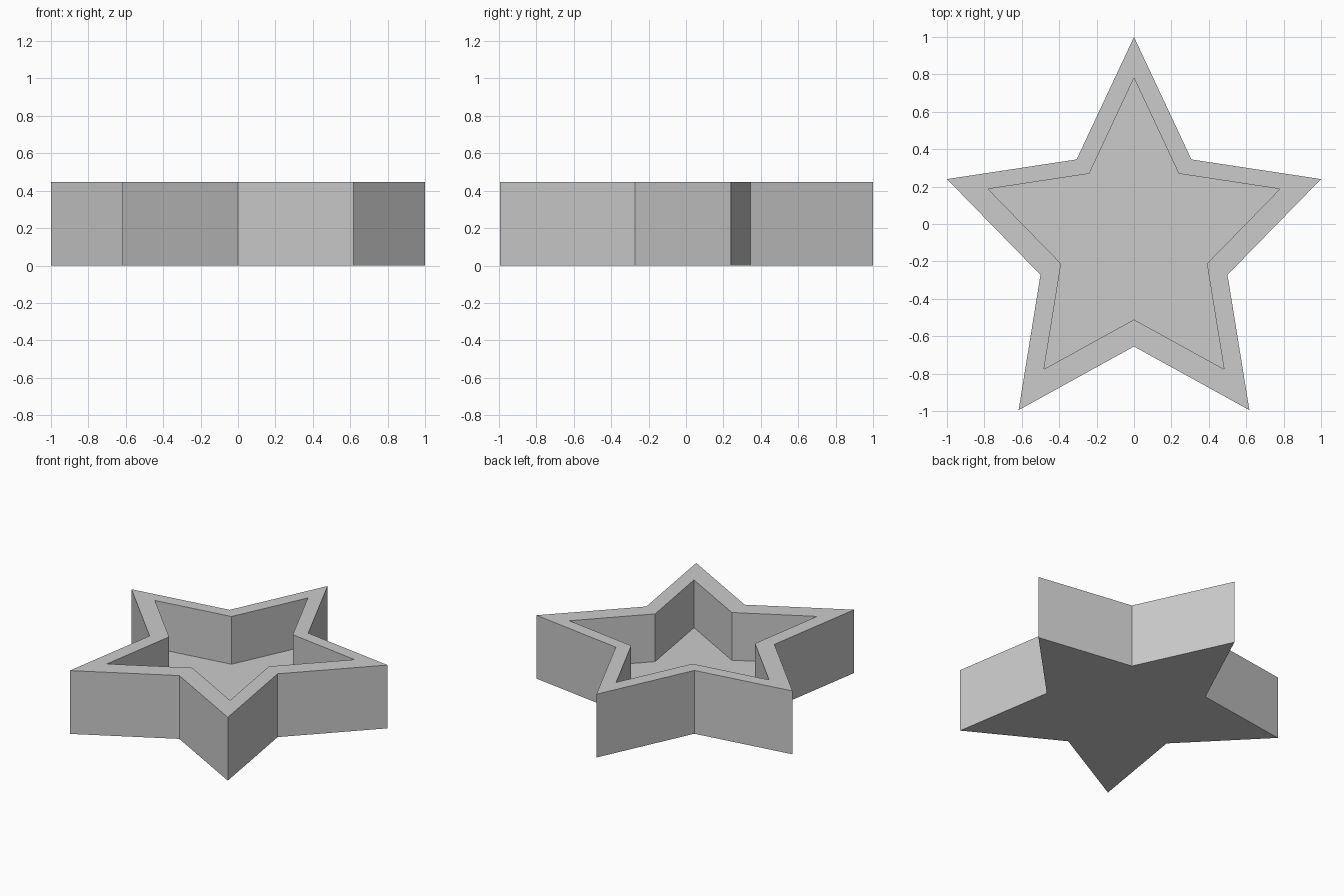
import bpy
import bmesh

if "Cube" in bpy.data.objects:
    bpy.data.objects.remove(bpy.data.objects["Cube"])

HEIGHT, FLOOR, INSET = 0.447, 0.11, 0.78

# Right half of the star outline, from the top tip to the bottom notch
half = [(0, 1), (0.307, 0.345), (1, 0.24), (0.5, -0.272), (0.617, -0.995), (0, -0.655)]
outline = half + [(-x, y) for x, y in half[-2:0:-1]]
outline.reverse()  # counter-clockwise

grey = bpy.data.materials.new("grey")
grey.diffuse_color = (0.6, 0.6, 0.6, 1)
grey.use_nodes = True
grey.node_tree.nodes["Principled BSDF"].inputs["Base Color"].default_value = grey.diffuse_color

bm = bmesh.new()


def ring(scale, z):
    return [bm.verts.new((x * scale, y * scale, z)) for x, y in outline]


def bridge(a, b):
    n = len(a)
    for i in range(n):
        j = (i + 1) % n
        bm.faces.new((a[i], a[j], b[j], b[i]))


# Star tray: underside, outer wall, rim, inner wall and recessed floor
rings = [ring(1, 0), ring(1, HEIGHT), ring(INSET, HEIGHT), ring(INSET, FLOOR)]
for lower, upper in zip(rings, rings[1:]):
    bridge(lower, upper)
bm.faces.new(rings[0][::-1])
bm.faces.new(rings[-1])
bmesh.ops.recalc_face_normals(bm, faces=bm.faces)

mesh = bpy.data.meshes.new("star_tray")
bm.to_mesh(mesh)
bm.free()
mesh.materials.append(grey)
bpy.context.collection.objects.link(bpy.data.objects.new("star_tray", mesh))
